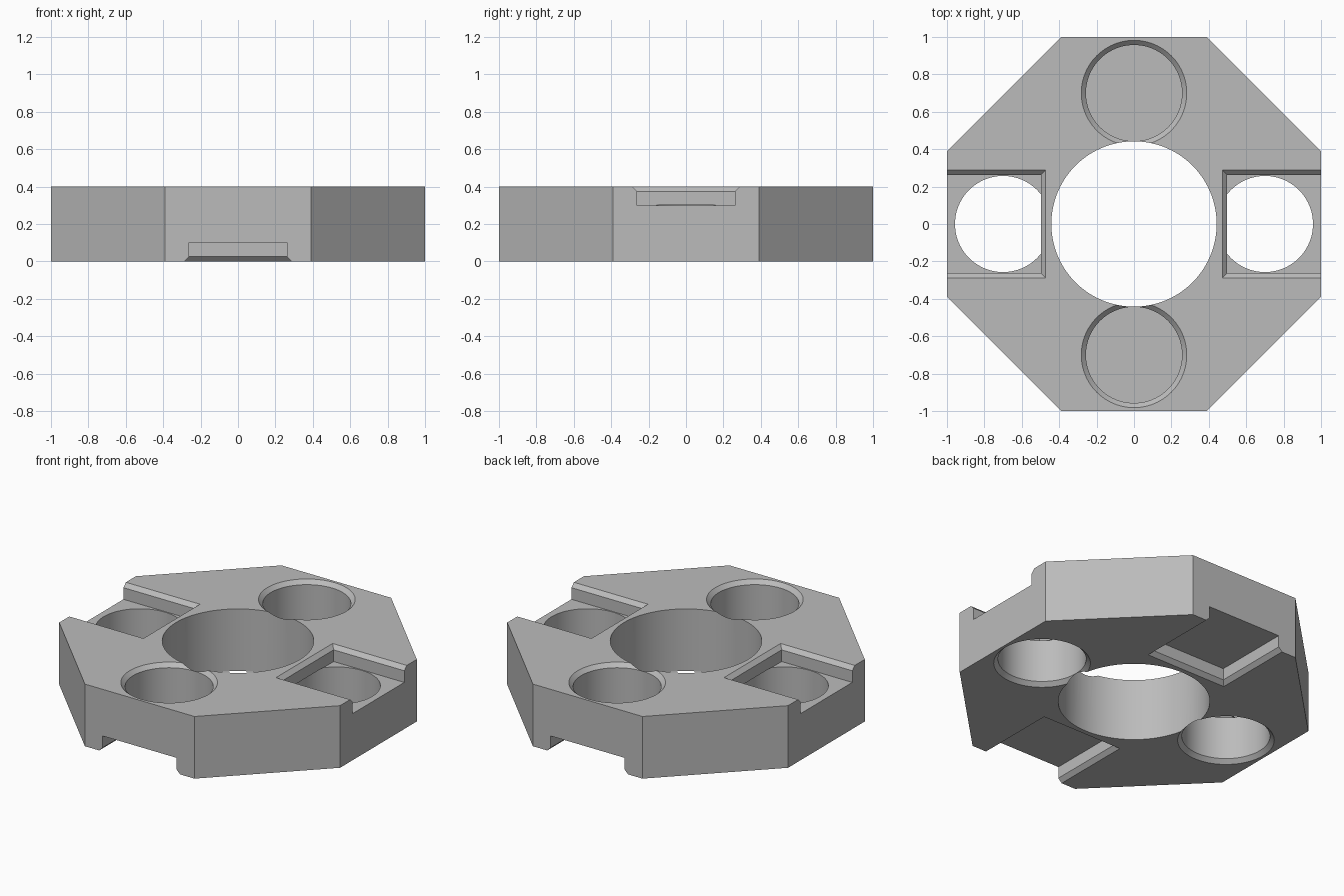
import bpy, bmesh, math
from mathutils import Matrix

if "Cube" in bpy.data.objects:
    bpy.data.objects.remove(bpy.data.objects["Cube"])

H = 0.4          # plate thickness
CORNER = 0.39    # half length of the straight octagon sides
BEVEL = 0.025    # chamfer size
REACH = 0.7      # distance of the pockets from the centre

grey = bpy.data.materials.new("plain grey")
grey.use_nodes = True
grey.diffuse_color = (0.5, 0.5, 0.5, 1)
grey.node_tree.nodes["Principled BSDF"].inputs["Base Color"].default_value = (0.5, 0.5, 0.5, 1)


def loft(name, rings):
    """Closed solid from a stack of (outline, z) rings."""
    bm = bmesh.new()
    loops = [[bm.verts.new((x, y, z)) for x, y in pts] for pts, z in rings]
    for a, b in zip(loops, loops[1:]):
        for i in range(len(a)):
            j = (i + 1) % len(a)
            bm.faces.new((a[i], a[j], b[j], b[i]))
    bm.faces.new(loops[0])
    bm.faces.new(loops[-1])
    bmesh.ops.recalc_face_normals(bm, faces=bm.faces)
    mesh = bpy.data.meshes.new(name)
    bm.to_mesh(mesh)
    bm.free()
    mesh.materials.append(grey)
    obj = bpy.data.objects.new(name, mesh)
    bpy.context.collection.objects.link(obj)
    return obj


def circle(r, cy=0, n=96):
    return [(r * math.cos(math.tau * i / n), cy + r * math.sin(math.tau * i / n)) for i in range(n)]


def slot(grow, side):
    w, inner, outer = 0.263 + grow, 0.497 - grow, 1.2
    return [(side * x, y) for x, y in ((inner, -w), (outer, -w), (outer, w), (inner, w))]


def chamfered(outline, floor):
    """Rings of a pocket opening upward with a chamfered rim."""
    return [(outline(0), floor), (outline(0), H - BEVEL), (outline(2 * BEVEL), H + BEVEL)]


# Octagonal plate
C = CORNER
body = loft("octagon_plate", [([(1, -C), (1, C), (C, 1), (-C, 1), (-1, C), (-1, -C), (-C, -1), (C, -1)], z)
                              for z in (0, H)])

# Cutters: central bore, then slots and round pockets on both faces
cutters = [loft("centre_bore_cutter", [(circle(0.442), -0.1), (circle(0.442), H + 0.1)])]
flip = Matrix(((0, 1, 0, 0), (1, 0, 0, 0), (0, 0, -1, H), (0, 0, 0, 1)))
for face in ("top", "bottom"):
    for side in (-1, 1):
        # top pockets keep a thin floor, bottom ones open into the slots
        floor = 0.11 if face == "top" else 0.098
        pair = [
            loft(face + "_slot_cutter", chamfered(lambda g: slot(g, side), 0.3)),
            loft(face + "_pocket_cutter", chamfered(lambda g: circle(0.257 + g, side * REACH), floor)),
        ]
        if face == "bottom":
            for obj in pair:
                obj.data.transform(flip)
        cutters += pair

for cutter in cutters:
    cutter.hide_render = True
    mod = body.modifiers.new(cutter.name, "BOOLEAN")
    mod.operation = "DIFFERENCE"
    mod.solver = "EXACT"
    mod.object = cutter

# Apply the cuts, drop the cutters and smooth the bores
bpy.context.view_layer.update()
cut_mesh = bpy.data.meshes.new_from_object(body.evaluated_get(bpy.context.evaluated_depsgraph_get()))
body.modifiers.clear()
body.data = cut_mesh
for cutter in cutters:
    bpy.data.objects.remove(cutter)
bpy.ops.object.select_all(action="DESELECT")
body.select_set(True)
bpy.context.view_layer.objects.active = body
bpy.ops.object.shade_smooth_by_angle(angle=math.radians(25))
